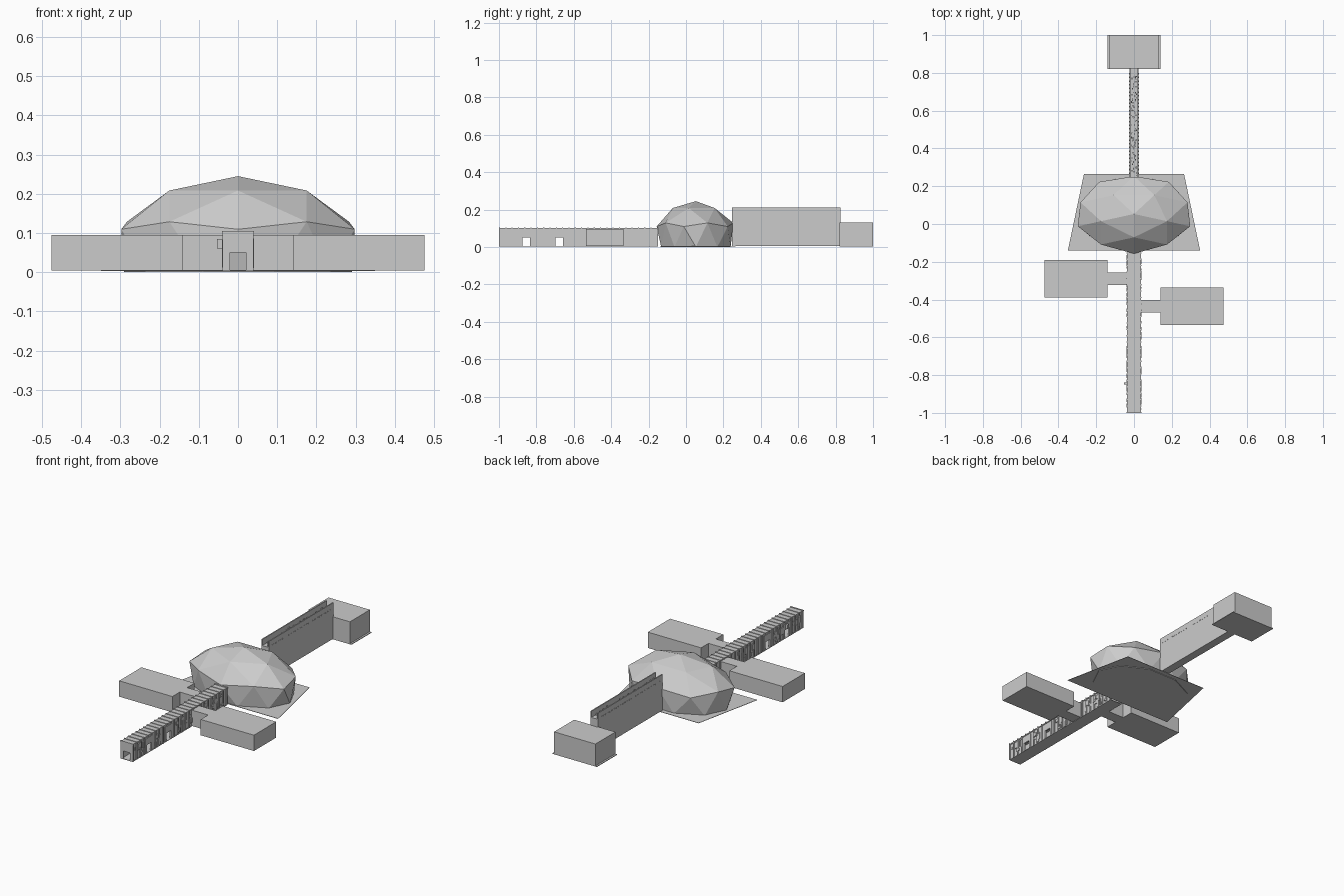
import bpy, bmesh, math, random
from mathutils import Matrix, Vector

random.seed(4)
cube = bpy.data.objects.get("Cube")
if cube:
    bpy.data.objects.remove(cube, do_unlink=True)

grey = bpy.data.materials.new("plain_grey")
grey.use_nodes = True
colour = (0.6, 0.6, 0.6, 1)
grey.diffuse_color = colour
grey.node_tree.nodes["Principled BSDF"].inputs["Base Color"].default_value = colour


def finish(name, bm):
    bmesh.ops.recalc_face_normals(bm, faces=bm.faces)
    mesh = bpy.data.meshes.new(name)
    bm.to_mesh(mesh)
    bm.free()
    mesh.materials.append(grey)
    obj = bpy.data.objects.new(name, mesh)
    bpy.context.collection.objects.link(obj)
    return obj


def add_box(bm, x, y, z):
    """Add a box given its (low, high) range on each axis."""
    lo, hi = Vector((x[0], y[0], z[0])), Vector((x[1], y[1], z[1]))
    size = Matrix.Diagonal((*(hi - lo), 1))
    bmesh.ops.create_cube(bm, size=1, matrix=Matrix.Translation((lo + hi) / 2) @ size)


def boxes(name, *ranges):
    bm = bmesh.new()
    for r in ranges:
        add_box(bm, *r)
    return finish(name, bm)


def sided(side, a, b):
    """Mirror an x range to the given side."""
    return tuple(sorted((side * a, side * b)))


# Faceted dome: upper half of a stretched icosphere with its foot drawn in
bm = bmesh.new()
bpy_seed = bpy.data.meshes.new("dome_seed")
bmesh.ops.create_icosphere(bm, subdivisions=2, radius=1)
bmesh.ops.delete(bm, geom=[v for v in bm.verts if v.co.z < -0.1], context='VERTS')
bpy.data.meshes.remove(bpy_seed)
for v in bm.verts:
    if v.co.z < 0.1:
        v.co.x *= 0.83
        v.co.y *= 0.83
bmesh.ops.holes_fill(bm, edges=[e for e in bm.edges if e.is_boundary], sides=0)
place = (Matrix.Translation((0, 0.053, 0)) @ Matrix.Diagonal((0.35, 0.235, 0.245, 1))
         @ Matrix.Rotation(-math.pi / 2, 4, 'Z'))
bmesh.ops.transform(bm, matrix=place, verts=bm.verts)
finish("dome", bm)

# Thin trapezoid plate under the dome
bm = bmesh.new()
corners = [(-0.35, -0.14), (0.35, -0.14), (0.265, 0.265), (-0.265, 0.265)]
base = bm.faces.new([bm.verts.new((x, y, 0.003)) for x, y in corners])
top = bmesh.ops.extrude_face_region(bm, geom=[base])
bmesh.ops.translate(bm, vec=(0, 0, 0.002),
                    verts=[g for g in top["geom"] if isinstance(g, bmesh.types.BMVert)])
finish("ground_plate", bm)

# Side wings with their connecting passages
for name, side, y in (("left_wing", 1, -0.435), ("right_wing", -1, -0.29)):
    height = (0.005, 0.095)
    boxes(name, (sided(side, 0.14, 0.475), (y - 0.1, y + 0.1), height))
    boxes(name + "_passage", (sided(side, 0.034, 0.14), (y - 0.033, y + 0.033), height))

# Front corridor shell: floor, roof and an end wall with a doorway
START, END = -1.0, -0.15
DOORS = (-0.854, -0.678)
boxes("corridor_floor", ((-0.038, 0.038), (START, END), (0.003, 0.006)))
boxes("corridor_roof", ((-0.038, 0.038), (START, END), (0.096, 0.102)))
boxes("corridor_front",
      ((-0.036, -0.02), (START, START + 0.006), (0.004, 0.1)),
      ((0.02, 0.036), (START, START + 0.006), (0.004, 0.1)),
      ((-0.02, 0.02), (START, START + 0.006), (0.05, 0.1)))

# Corridor side walls, left open at the doors
for label, side in (("left", 1), ("right", -1)):
    bm = bmesh.new()
    wall = sided(side, 0.03, 0.035)
    y = START
    for door in DOORS:
        add_box(bm, wall, (y, door - 0.02), (0.004, 0.1))
        add_box(bm, wall, (door - 0.02, door + 0.02), (0.052, 0.1))
        y = door + 0.02
    add_box(bm, wall, (y, END), (0.004, 0.1))
    finish(label + "_corridor_wall", bm)

    # Door surrounds
    bm = bmesh.new()
    frame = sided(side, 0.034, 0.039)
    for door in DOORS:
        for edge in (-1, 1):
            add_box(bm, frame, sorted((door + edge * 0.02, door + edge * 0.032)), (0.004, 0.09))
        add_box(bm, frame, (door - 0.02, door + 0.02), (0.052, 0.09))
    finish(label + "_door_frames", bm)

    # Uneven panels and pipe pieces on the wall
    bm = bmesh.new()
    for i in range(60):
        y = random.uniform(START + 0.01, END - 0.03)
        w, h = random.uniform(0.006, 0.02), random.uniform(0.008, 0.04)
        if any(abs(y + w / 2 - d) < 0.045 for d in DOORS):
            continue
        z = random.uniform(0.008, 0.09 - h)
        add_box(bm, sided(side, 0.034, random.uniform(0.037, 0.041)), (y, y + w), (z, z + h))
    finish(label + "_wall_details", bm)

# Ribs wrapping over the corridor
bm = bmesh.new()
count = 26
for i in range(count):
    y = START + (END - START - 0.006) * i / (count - 1)
    add_box(bm, (-0.041, 0.041), (y, y + 0.006), (0.098, 0.105))
    if all(abs(y + 0.003 - d) > 0.035 for d in DOORS):
        for side in (-1, 1):
            add_box(bm, sided(side, 0.034, 0.04), (y, y + 0.006), (0.004, 0.1))
finish("corridor_ribs", bm)
boxes("front_lamp", ((-0.053, -0.04), (-0.85, -0.838), (0.06, 0.085)))

# Tall rear corridor with an open channel along its top
REAR = (0.245, 0.825)
boxes("rear_corridor", ((-0.02, 0.02), REAR, (0.005, 0.175)))
for label, side in (("left", 1), ("right", -1)):
    boxes(label + "_rear_wall", (sided(side, 0.018, 0.024), REAR, (0.005, 0.21)))
    bm = bmesh.new()
    for i in range(28):
        y = 0.265 + i * 0.0195
        add_box(bm, sided(side, 0.023, 0.0255), (y, y + 0.008), (0.176, 0.181))
    finish(label + "_wall_slots", bm)

# Loose pieces lying in the channel
bm = bmesh.new()
for i in range(150):
    x, y = random.uniform(-0.017, 0.012), random.uniform(0.25, 0.81)
    s = random.uniform(0.003, 0.006)
    add_box(bm, (x, x + s), (y, y + s * 1.6), (0.174, random.uniform(0.178, 0.19)))
finish("channel_pieces", bm)

# Rear building on a slightly wider footing
boxes("rear_building", ((-0.13, 0.13), (0.82, 1.0), (0.005, 0.13)))
boxes("rear_footing", ((-0.14, 0.14), (0.82, 1.0), (0.002, 0.006)))
